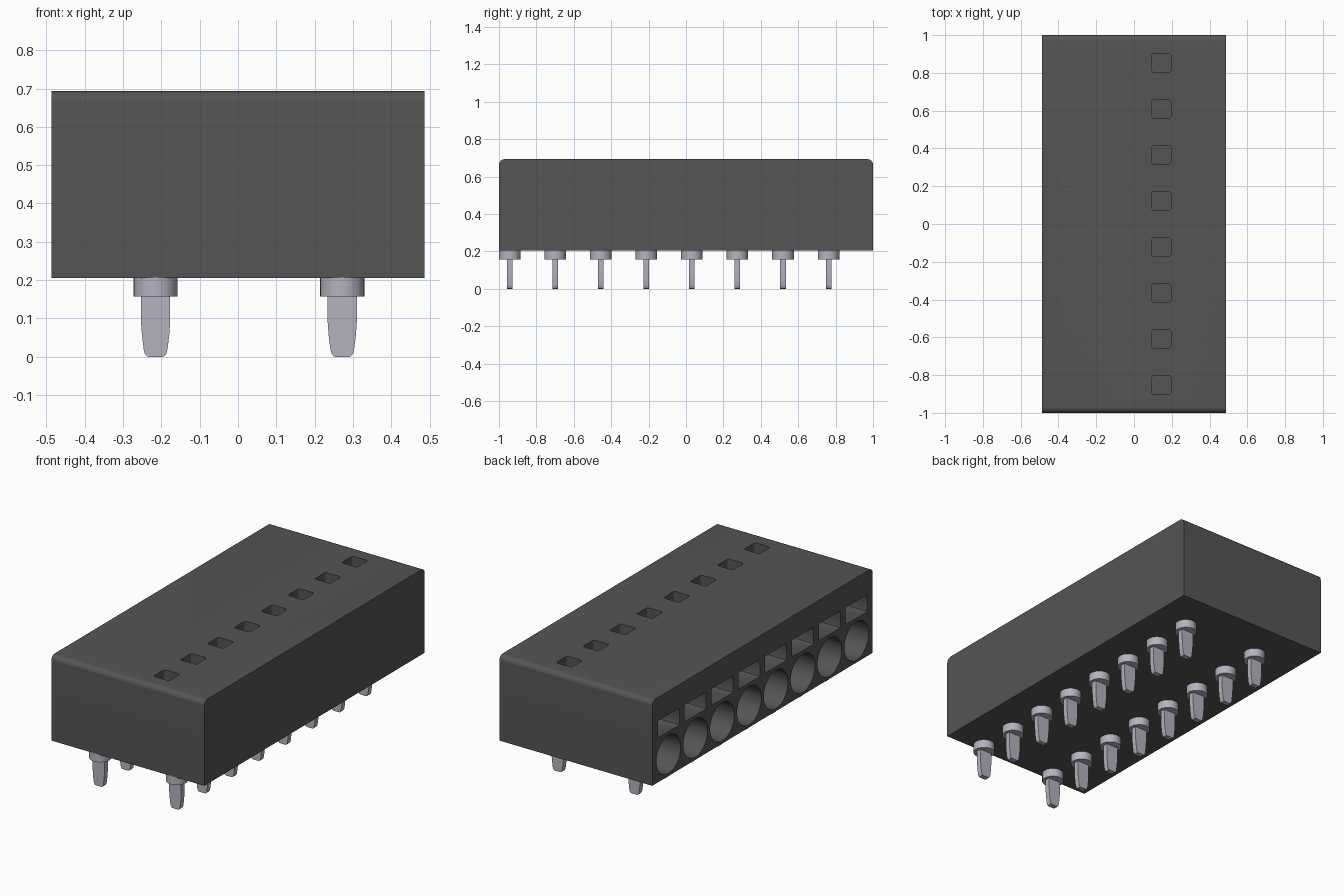
import bpy, bmesh, math
from mathutils import Matrix, Vector

cube = bpy.data.objects.get("Cube")
if cube:
    bpy.data.objects.remove(cube, do_unlink=True)

PITCH, COUNT = 0.2436, 8
HALF_X, Z0, Z1 = 0.486, 0.205, 0.693


def material(name, rgb):
    m = bpy.data.materials.new(name)
    m.use_nodes = True
    m.diffuse_color = (*rgb, 1)
    bsdf = m.node_tree.nodes["Principled BSDF"]
    bsdf.inputs["Base Color"].default_value = (*rgb, 1)
    bsdf.inputs["Roughness"].default_value = 0.6
    return m


PLASTIC = material("dark grey plastic", (0.09, 0.09, 0.09))
METAL = material("tinned metal", (0.46, 0.45, 0.52))


def make_object(name, bm, mat):
    bmesh.ops.recalc_face_normals(bm, faces=bm.faces)
    mesh = bpy.data.meshes.new(name)
    bm.to_mesh(mesh)
    bm.free()
    mesh.materials.append(mat)
    obj = bpy.data.objects.new(name, mesh)
    bpy.context.collection.objects.link(obj)
    return obj


def smooth(obj):
    bpy.ops.object.select_all(action='DESELECT')
    obj.select_set(True)
    bpy.context.view_layer.objects.active = obj
    bpy.ops.object.shade_smooth_by_angle(angle=math.radians(35))


def prism(bm, points, direction):
    """Extrude a closed loop of points along a direction."""
    face = bm.faces.new([bm.verts.new(p) for p in points])
    moved = bmesh.ops.extrude_face_region(bm, geom=[face])["geom"]
    verts = [v for v in moved if isinstance(v, bmesh.types.BMVert)]
    bmesh.ops.translate(bm, verts=verts, vec=Vector(direction))


def rounded_rect(cx, cy, w, h, r, steps=4):
    """Outline of a rounded rectangle, counter-clockwise."""
    pts = []
    for i, (sx, sy) in enumerate([(1, 1), (-1, 1), (-1, -1), (1, -1)]):
        for k in range(steps + 1):
            a = math.radians(90 * (i + k / steps))
            pts.append((cx + sx * (w / 2 - r) + r * math.cos(a),
                        cy + sy * (h / 2 - r) + r * math.sin(a)))
    return pts


# Housing: block with both top end edges rounded
R = 0.03
profile = [(-1, Z0), (1, Z0)]
for side, start in ((1, 0), (-1, 90)):
    for k in range(9):
        a = math.radians(start + 90 * k / 8)
        profile.append((side * (1 - R) + R * math.cos(a), Z1 - R + R * math.sin(a)))
bm = bmesh.new()
prism(bm, [(-HALF_X, y, z) for y, z in profile], (2 * HALF_X, 0, 0))
housing = make_object("housing", bm, PLASTIC)

# Openings: round wire entry, release slot and top test hole per pole
bm = bmesh.new()
X = -HALF_X - 0.05
for i in range(COUNT):
    y = (i - (COUNT - 1) / 2) * PITCH
    circle = [(X, y + 0.11 * math.cos(t * math.tau / 40), 0.33 + 0.11 * math.sin(t * math.tau / 40))
              for t in range(40)]
    prism(bm, circle, (0.45, 0, 0))
    slot = rounded_rect(y, 0.509, 0.195, 0.097, 0.006, 2)
    prism(bm, [(X, a, b) for a, b in slot], (0.4, 0, 0))
    hole = rounded_rect(0.145, y, 0.1, 0.1, 0.012)
    prism(bm, [(a, b, Z1 + 0.05) for a, b in hole], (0, 0, -0.25))
cutter = make_object("opening_cutter", bm, PLASTIC)
cutter.hide_render = True

cut = housing.modifiers.new("openings", 'BOOLEAN')
cut.operation, cut.solver, cut.object = 'DIFFERENCE', 'EXACT', cutter
bpy.context.view_layer.objects.active = housing
bpy.ops.object.modifier_apply(modifier=cut.name)
bpy.data.objects.remove(cutter, do_unlink=True)
smooth(housing)

# Solder pins: round collar with a tapered flat blade below it
half = [(0.038, 0.16), (0.038, 0.09), (0.0355, 0.055), (0.031, 0.02),
        (0.028, 0.008), (0.022, 0.001), (0.018, 0)]
outline = half + [(-x, z) for x, z in reversed(half)]
for row, px in (("right", -0.215), ("left", 0.272)):
    for i in range(COUNT):
        py = -0.943 + i * PITCH
        bm = bmesh.new()
        bmesh.ops.create_cone(bm, cap_ends=True, segments=32, radius1=0.0575, radius2=0.0575,
                              depth=0.05, matrix=Matrix.Translation((px, py, 0.182)))
        prism(bm, [(px + x, py - 0.015, z) for x, z in outline], (0, 0.03, 0))
        smooth(make_object(f"{row}_pin_{i + 1}", bm, METAL))
